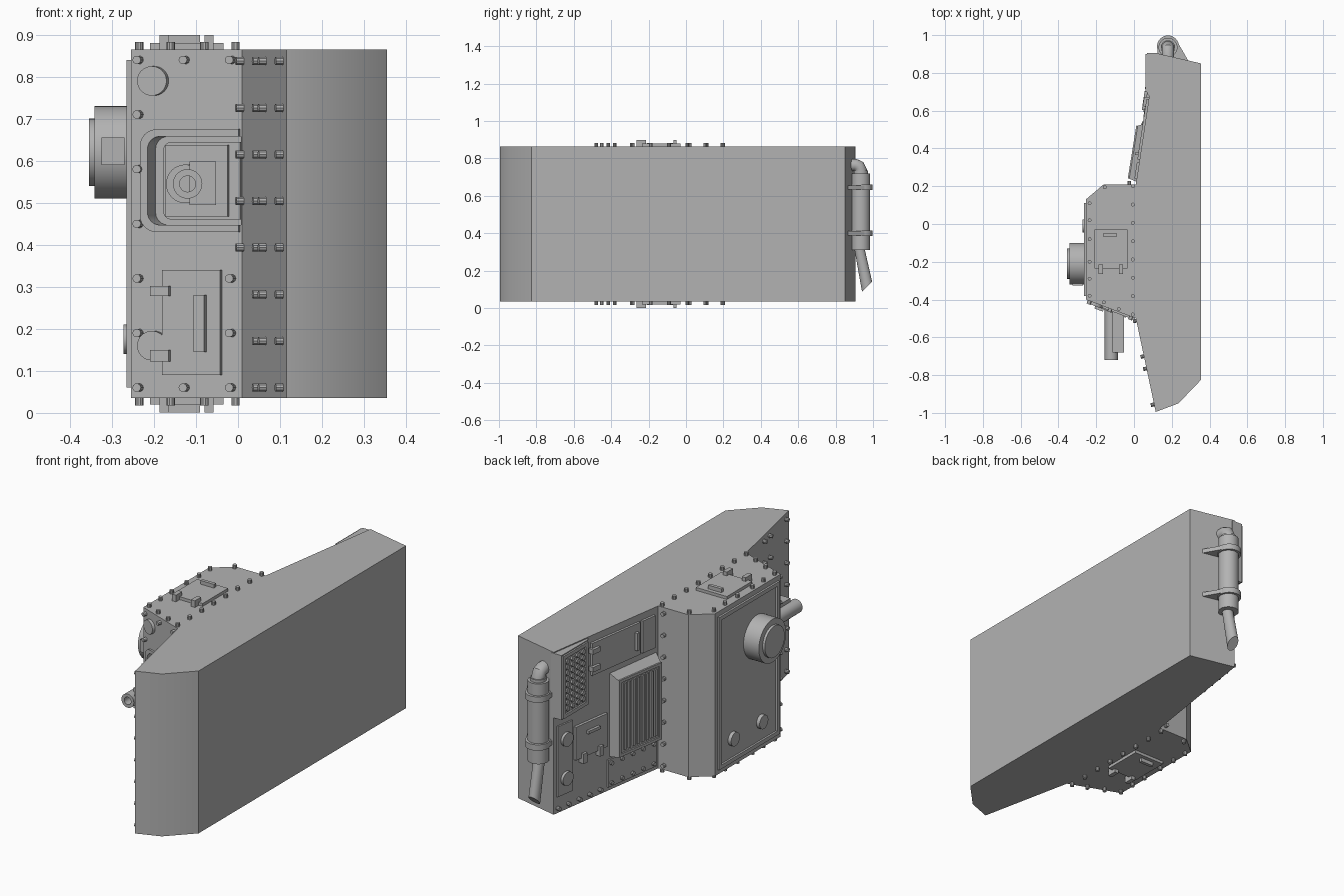
import bpy, bmesh, math
from mathutils import Matrix, Vector

cube = bpy.data.objects.get("Cube")
if cube:
    bpy.data.objects.remove(cube, do_unlink=True)

grey = bpy.data.materials.new("plain_grey")
grey.use_nodes = True
COLOUR = (0.45, 0.45, 0.45, 1)
grey.diffuse_color = COLOUR
grey.node_tree.nodes["Principled BSDF"].inputs["Base Color"].default_value = COLOUR
parts = []


def make(name, frame, solids):
    """Each solid is (outline, bottom, top) in the frame's u, v, depth space."""
    bm = bmesh.new()
    for outline, low, high in solids:
        rings = [[bm.verts.new(frame @ Vector((u, v, d))) for u, v in outline] for d in (low, high)]
        bm.faces.new(rings[0])
        bm.faces.new(rings[1])
        for i in range(len(outline)):
            j = (i + 1) % len(outline)
            bm.faces.new((rings[0][i], rings[0][j], rings[1][j], rings[1][i]))
    bmesh.ops.recalc_face_normals(bm, faces=bm.faces)
    mesh = bpy.data.meshes.new(name)
    bm.to_mesh(mesh)
    bm.free()
    mesh.materials.append(grey)
    obj = bpy.data.objects.new(name, mesh)
    bpy.context.collection.objects.link(obj)
    parts.append(obj)
    return obj


def rect(u0, u1, v0, v1, high, low=-0.01):
    return [(u0, v0), (u1, v0), (u1, v1), (u0, v1)], low, high


def disc(u, v, r, high, low=-0.01, n=32):
    turn = [2 * math.pi * i / n for i in range(n)]
    return [(u + r * math.cos(a), v + r * math.sin(a)) for a in turn], low, high


def bolts(name, frame, spots):
    make(name, frame, [disc(u, v, 0.01, 0.018, n=10) for u, v in spots])


def ring(u0, u1, v0, v1, w, high):
    return [rect(u0, u1, v0, v0 + w, high), rect(u0, u1, v1 - w, v1, high),
            rect(u0, u0 + w, v0 + w, v1 - w, high), rect(u1 - w, u1, v0 + w, v1 - w, high)]


def wall(p, q, axis):
    """Upright frame facing -x whose u is the world coordinate on the given axis."""
    p, q = Vector((*p, 0)), Vector((*q, 0))
    u = (q - p) / (q - p)[axis]
    n = Vector((-abs(u.y), u.x * math.copysign(1, u.y), 0)).normalized()
    o = p - u * p[axis]
    return Matrix(((u.x, 0, n.x, o.x), (u.y, 0, n.y, o.y), (0, 1, 0, 0), (0, 0, 0, 1)))


def tube(name, path, r):
    curve = bpy.data.curves.new(name, "CURVE")
    curve.dimensions = "3D"
    curve.bevel_depth, curve.bevel_resolution, curve.use_fill_caps = r, 6, True
    line = curve.splines.new("POLY")
    line.points.add(len(path) - 1)
    for point, co in zip(line.points, path):
        point.co = (*co, 1)
    temp = bpy.data.objects.new(name + "_path", curve)
    bpy.context.collection.objects.link(temp)
    bpy.context.view_layer.update()
    mesh = bpy.data.meshes.new_from_object(temp.evaluated_get(bpy.context.evaluated_depsgraph_get()))
    bpy.data.objects.remove(temp, do_unlink=True)
    mesh.materials.clear()
    mesh.materials.append(grey)
    obj = bpy.data.objects.new(name, mesh)
    bpy.context.collection.objects.link(obj)
    parts.append(obj)


def cut(obj, cutter):
    mod = obj.modifiers.new("cut", "BOOLEAN")
    mod.operation, mod.solver, mod.object = "DIFFERENCE", "EXACT", cutter
    bpy.context.view_layer.objects.active = obj
    bpy.ops.object.modifier_apply(modifier="cut")


# wall frames
BASE, ROOF = 0.035, 0.865
flat = Matrix.Identity(4)
top = Matrix.Translation((0, 0, ROOF))
bottom = Matrix.Translation((0, 0, BASE)) @ Matrix.Scale(-1, 4, (0, 0, 1))
front = wall((-0.255, -0.4), (0.01, -0.5), 0)
side = wall((-0.255, -0.4), (-0.255, 0.13), 1)
fore = wall((0.01, -0.5), (0.115, -0.995), 1)
rear = wall((0.01, 0.21), (0.115, 0.905), 1)
back = Matrix(((1, 0, 0, 0), (0, 0, 1, 0.21), (0, 1, 0, 0), (0, 0, 0, 1)))

# hull half with the side sponson
body = make("hull_body", flat, [([(0.115, 0.905), (0.355, 0.85), (0.355, -0.825), (0.235, -0.95),
    (0.115, -0.995), (0.01, -0.5), (-0.255, -0.4), (-0.255, 0.13), (-0.16, 0.21), (0.01, 0.21)], BASE, ROOF)])


# gun recess with rounded rim, open on the hull side
def rounded(u0, u1, v0, v1, r):
    arc = [math.pi / 2 * i / 6 for i in range(7)]
    upper = [(u0 + r - r * math.sin(a), v1 - r + r * math.cos(a)) for a in arc]
    lower = [(u0 + r - r * math.cos(a), v0 + r - r * math.sin(a)) for a in arc]
    return [(u1, v1)] + upper + lower + [(u1, v0)]


rim = make("gun_rim", front, [(rounded(-0.23, 0.005, 0.43, 0.675, 0.04), -0.01, 0.01)])
cutter = make("recess_cutter", front, [(rounded(-0.212, 0.007, 0.447, 0.658, 0.03), -0.045, 0.05)])
cutter.hide_render = True
cut(body, cutter)
cut(rim, cutter)
parts.remove(cutter)
bpy.data.objects.remove(cutter, do_unlink=True)
make("gun_mantlet", front, [(rounded(-0.185, -0.002, 0.46, 0.645, 0.02), -0.06, -0.02),
                            rect(-0.175, -0.028, 0.467, 0.638, -0.008, -0.06)])

# gun: barrel with bored muzzle and a box beside it
facing = Matrix(((1, 0, 0, 0), (0, 0, -1, 0), (0, 1, 0, 0), (0, 0, 0, 1)))
barrel = make("gun_barrel", facing, [disc(-0.12, 0.545, 0.035, 0.72, 0.4)])
bore = make("bore_cutter", facing, [disc(-0.12, 0.545, 0.019, 0.8, 0.66)])
cut(barrel, bore)
parts.remove(bore)
bpy.data.objects.remove(bore, do_unlink=True)
make("gun_collar", front, [disc(-0.12, 0.545, 0.046, 0.015, -0.05)])
make("gun_housing", facing, [rect(-0.115, -0.052, 0.495, 0.598, 0.68, 0.42)])

# front hatch and ports
make("front_hatch", front, [rect(-0.175, -0.038, 0.09, 0.34, 0.015), rect(-0.095, -0.07, 0.145, 0.28, 0.03),
     rect(-0.2, -0.155, 0.278, 0.302, 0.028), rect(-0.2, -0.155, 0.122, 0.15, 0.028)])
make("front_ports", front, [disc(-0.2, z, 0.035, 0.015) for z in (0.16, 0.79)])
bolts("front_bolts", front, [(-0.235, 0.06 + 0.13 * i) for i in range(7)] +
      [(x, z) for x in (-0.125, -0.015) for z in (0.06, 0.84)] + [(-0.015, 0.19), (-0.015, 0.32)])

# roof and floor hatches with their bolts
edge = [(-0.235, y) for y in (0.11, 0.02, -0.08, -0.2, -0.29, -0.38)]
edge += [(-0.006, 0.2 - 0.097 * i) for i in range(8)] + [(-0.155, 0.195), (-0.16, -0.415), (-0.08, -0.45)]
for name, frame in (("roof", top), ("floor", bottom)):
    make(name + "_hatch", frame, [rect(-0.21, -0.035, -0.235, -0.03, 0.015), rect(-0.165, -0.09, -0.067, -0.05, 0.034),
         rect(-0.187, -0.165, -0.265, -0.215, 0.034), rect(-0.08, -0.058, -0.265, -0.215, 0.034)])
    bolts(name + "_bolts", frame, edge)

# sponson side: raised border, drum and ports
make("side_border", side, ring(-0.38, 0.11, 0.06, 0.84, 0.02, 0.01))
make("side_drum", side, [disc(-0.21, 0.62, 0.11, 0.087, n=48)])
make("drum_cap", side, [disc(-0.21, 0.62, 0.08, 0.1, n=48)])
make("drum_block", facing, [rect(-0.325, -0.27, 0.59, 0.655, 0.326, 0.29)])
make("side_ports", side, [disc(y, 0.175, 0.035, 0.018) for y in (-0.01, -0.24)])
rows = [0.06 + 0.111 * i for i in range(8)]
bolts("sponson_back_bolts", back, [(-0.025, z) for z in rows])

# front hull wall bolts
bolts("fore_bolts", fore, [(y, z) for y in (-0.7, -0.765, -0.955) for z in rows] +
      [(-0.512, z) for z in rows[3:]])

# radiator box with stud grille on the rear wall
make("grille_box", flat, [([(0.13, 0.905), (0.07, 0.905), (0.07, 0.69), (0.088, 0.67), (0.13, 0.67)], 0.53, 0.86)])
grille = wall((0.07, 0.9), (0.07, 0.69), 1)
make("grille_border", grille, ring(0.7, 0.9, 0.535, 0.855, 0.018, 0.008))
make("grille_studs", grille, [disc(0.735 + 0.042 * i, 0.575 + 0.03 * j, 0.014, 0.008, n=6)
     for i in range(4) for j in range(9)])

# upper rear hatch
make("upper_hatch", rear, [rect(0.34, 0.66, 0.665, 0.83, 0.012), rect(0.24, 0.325, 0.665, 0.83, 0.012),
     rect(0.362, 0.378, 0.7, 0.79, 0.028)] +
     [rect(0.62, 0.67, z, z + 0.025, 0.026) for z in (0.69, 0.78)])

# sloped louvred vent
vent = wall((-0.025, 0.24), (0.02, 0.52), 1)
bm_vent = make("vent_box", vent, [rect(0.225, 0.55, 0.205, 0.65, 0, -0.06)])
for vert in bm_vent.data.vertices:
    depth = vent.inverted() @ vert.co
    if depth.z > -0.01:
        depth.x = 0.24 if depth.x < 0.4 else 0.52
        depth.y = min(depth.y, 0.6)
        vert.co = vent @ depth
make("vent_border", vent, ring(0.24, 0.52, 0.207, 0.6, 0.015, 0.008))
make("vent_slats", vent, [rect(0.268 + 0.029 * i, 0.283 + 0.029 * i, 0.235, 0.575, 0.008) for i in range(8)])

# lower rear panels
make("lower_panel", rear, [rect(0.23, 0.55, 0.055, 0.195, 0.008)])
bolts("lower_panel_bolts", rear, [(0.25 + 0.07 * i, z) for i in range(5) for z in (0.075, 0.175)])
make("tool_hatch", rear, [rect(0.56, 0.77, 0.27, 0.44, 0.014), rect(0.62, 0.7, 0.385, 0.4, 0.028)] +
     [rect(y, y + 0.025, 0.245, 0.295, 0.028) for y in (0.6, 0.71)])
make("port_panel", rear, [rect(0.785, 0.885, 0.12, 0.48, 0.008)])
make("rear_ports", rear, [disc(0.83, z, 0.035, 0.022) for z in (0.2, 0.4)])
bolts("rear_bolts", rear, [(0.6 + 0.07 * i, 0.06) for i in range(5)])

# exhaust: muffler, straps, inlet elbow and slanted tail
PX, PY = 0.18, 0.935
make("muffler", flat, [disc(PX, PY, 0.05, 0.72, 0.31)])
for name, z in (("upper_strap", 0.63), ("lower_strap", 0.385)):
    make(name, flat, [disc(PX, PY + 0.005, 0.058, z + 0.03, z),
                      ([(0.123, PY), (0.125, 0.89), (0.29, 0.86), (0.222, 0.978)], z + 0.004, z + 0.026)])
tube("exhaust_elbow", [(PX, PY, 0.7), (PX, PY, 0.735), (PX, PY - 0.01, 0.757), (PX, PY - 0.03, 0.765),
                       (PX, 0.87, 0.765)], 0.033)
make("exhaust_collar", flat, [disc(PX, PY, 0.038, 0.735, 0.7)])
tail = make("exhaust_tail", flat, [disc(PX, 0.925, 0.027, 0.33, 0.115)])
for vert in tail.data.vertices:
    if vert.co.z < 0.2:
        vert.co.z += (vert.co.y - 0.925) * 1.0
        vert.co.y += 0.043

# smooth rounded parts, keep hard edges
bpy.ops.object.select_all(action="DESELECT")
for obj in parts:
    obj.select_set(True)
bpy.context.view_layer.objects.active = body
bpy.ops.object.shade_smooth_by_angle(angle=math.radians(32))
